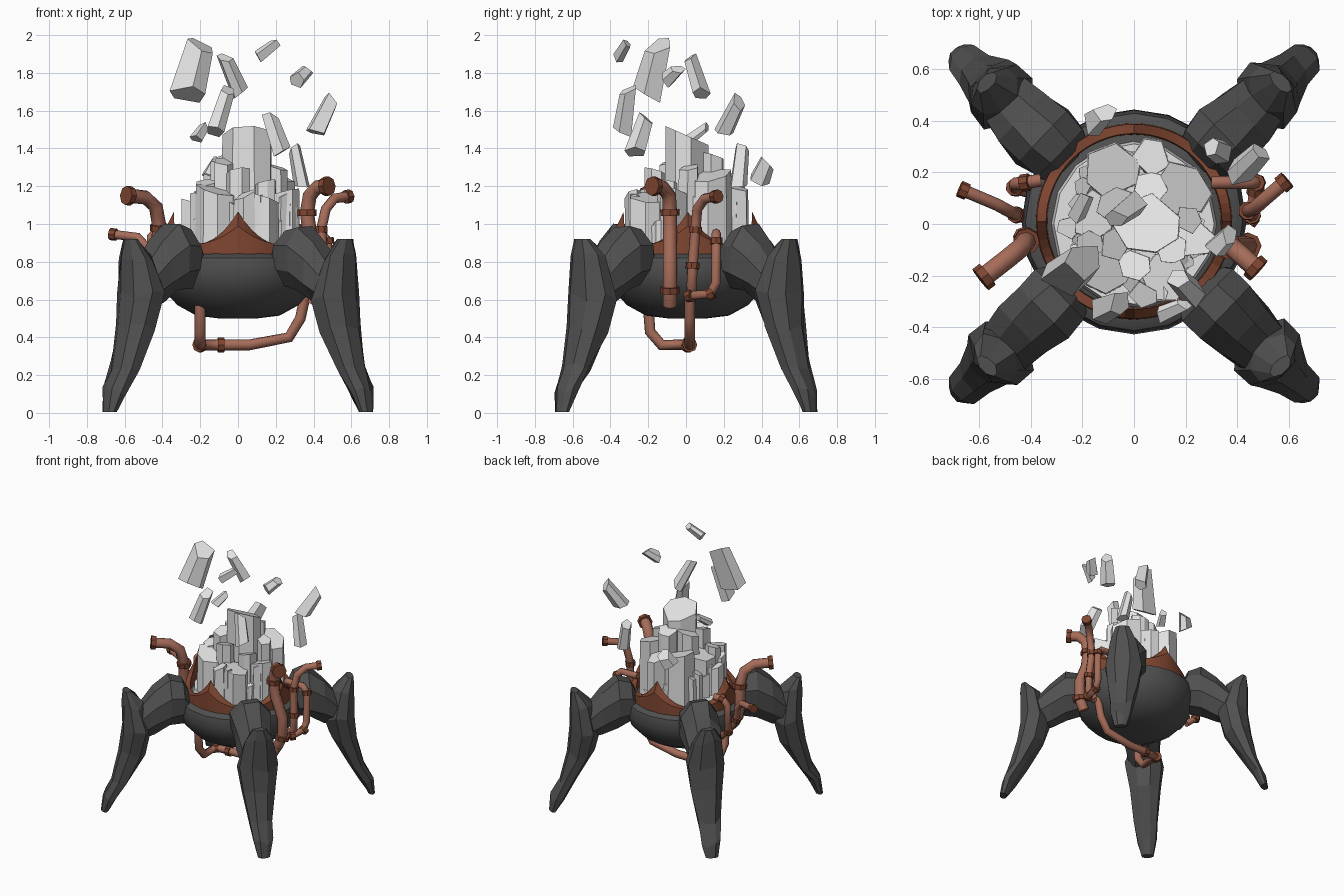
import bpy, bmesh, math, random
from mathutils import Vector, Matrix

random.seed(7)
cube = bpy.data.objects.get("Cube")
if cube:
    bpy.data.objects.remove(cube, do_unlink=True)


def material(name, rgb):
    m = bpy.data.materials.new(name)
    m.use_nodes = True
    m.diffuse_color = (*rgb, 1)
    m.node_tree.nodes["Principled BSDF"].inputs["Base Color"].default_value = (*rgb, 1)
    return m


ROCK = material("dark_rock", (0.08, 0.08, 0.08))
CRYSTAL = material("pale_crystal", (0.77, 0.77, 0.77))
COPPER = material("copper_pipe", (0.38, 0.15, 0.10))
RUST = material("rust_brown", (0.21, 0.06, 0.03))


def loft(name, rings, mat, closed=False, smooth=None):
    """Skin a list of equal-length point rings, capped or looped."""
    bm = bmesh.new()
    vs = [[bm.verts.new(p) for p in ring] for ring in rings]
    n = len(vs[0])
    pairs = list(zip(vs, vs[1:])) + ([(vs[-1], vs[0])] if closed else [])
    for a, b in pairs:
        for i in range(n):
            j = (i + 1) % n
            bm.faces.new((a[i], a[j], b[j], b[i]))
    if not closed:
        bm.faces.new(vs[0][::-1])
        bm.faces.new(vs[-1])
    bmesh.ops.recalc_face_normals(bm, faces=bm.faces)
    mesh = bpy.data.meshes.new(name)
    bm.to_mesh(mesh)
    bm.free()
    mesh.materials.append(mat)
    ob = bpy.data.objects.new(name, mesh)
    bpy.context.collection.objects.link(ob)
    if smooth:
        bpy.ops.object.select_all(action="DESELECT")
        ob.select_set(True)
        bpy.context.view_layer.objects.active = ob
        bpy.ops.object.shade_smooth_by_angle(angle=math.radians(smooth))


def circle(r, z, n):
    return [Vector((r * math.cos(math.tau * i / n), r * math.sin(math.tau * i / n), z))
            for i in range(n)]


# Bowl-shaped body
profile = [(.1, .5), (.22, .515), (.32, .57), (.395, .65), (.435, .75), (.42, .82), (.375, .845), (.1, .86)]
loft("body", [[p + Vector((0, .008, 0)) for p in circle(r, z, 20)] for r, z in profile], ROCK, smooth=35)

# Collar with four concave peaks, bevelled towards the outside
collar = []
for i in range(64):
    a = math.tau * i / 64
    t = abs((a + math.pi / 4) % (math.pi / 2) - math.pi / 4) / (math.pi / 4)
    peak = (1 - t) ** 2.5
    d = Vector((math.cos(a), math.sin(a), 0))
    collar.append([d * r + Vector((0, .01, z))
                   for r, z in ((.38, .82), (.376, .89 + .1 * peak), (.34, .89 + .175 * peak), (.335, .82))])
loft("peaked_collar", collar, RUST, closed=True)


# Legs: sections are (distance out, height, half width, half depth)
UPPER = [(.33, .74, .10, .10), (.395, .82, .135, .155), (.49, .815, .145, .18),
         (.60, .75, .13, .165), (.72, .66, .105, .11)]
LOWER = [(.79, .92, .05, .025), (.745, .82, .10, .075), (.715, .62, .14, .105), (.75, .45, .115, .095),
         (.835, .25, .085, .06), (.91, .11, .07, .045), (.945, .005, .045, .025)]


def leg_part(name, sections, angle, upright):
    out = Vector((math.cos(angle), math.sin(angle), 0))
    side = Vector((-out.y, out.x, 0))
    up = Vector((0, 0, 1))
    rings = []
    for r, z, w, d in sections:
        ring = []
        for i in range(8):
            a = math.tau * (i + .5) / 8
            k = random.uniform(.97, 1.13)
            depth_axis = out if upright else up
            p = out * r + up * z + side * w * k * math.cos(a) + depth_axis * d * k * math.sin(a)
            if upright and .05 < z < .9:
                p.z += random.uniform(-.03, .03)
            ring.append(p)
        rings.append(ring)
    loft(name, rings, ROCK)


for label, degrees in (("back_left", 44), ("back_right", 136), ("front_right", 224), ("front_left", 316)):
    leg_part(label + "_upper_leg", UPPER, math.radians(degrees), False)
    leg_part(label + "_lower_leg", LOWER, math.radians(degrees), True)


# Crystals: irregular prisms with sloping ends
def prism(name, base, tip, radius, slope, taper, sides, heading=None):
    base, tip = Vector(base), Vector(tip)
    q = (tip - base).to_track_quat("Z", "Y")
    length = (tip - base).length
    turn = random.uniform(0, math.tau)
    heading = random.uniform(0, math.tau) if heading is None else heading
    tilt = Vector((math.cos(heading), math.sin(heading), 0)) * slope
    low, high = [], []
    for i in range(sides):
        a = turn + math.tau * (i + random.uniform(-.22, .22)) / sides
        p = Vector((math.cos(a), math.sin(a), 0)) * radius * random.uniform(.88, 1.12)
        low.append(base + q @ (p - Vector((0, 0, tilt.dot(p) * .7))))
        high.append(base + q @ (p * taper + Vector((0, 0, length + tilt.dot(p)))))
    loft(name, [low, high], CRYSTAL)


loft("crystal_base", [circle(.325, .82, 16), circle(.31, .9, 16)], CRYSTAL)
prism("central_crystal", (.05, -.01, .85), (.05, -.01, 1.475), .125, .42, .95, 7, math.pi / 2)
COLUMNS = [(.18, .13, .115, 1.26), (-.11, -.17, .11, 1.18), (-.09, .2, .115, 1.24), (-.16, .03, .1, 1.19),
           (.12, -.2, .1, 1.14), (.23, -.05, .09, 1.16), (.06, .25, .08, 1.2), (-.07, .07, .08, 1.35),
           (0, -.16, .07, 1.28), (.21, .02, .06, 1.3), (-.07, -.08, .07, 1.33), (.15, -.1, .06, 1.22),
           (.06, .14, .07, 1.36), (-.17, -.08, .06, 1.22)]
for x, y, r, top in COLUMNS:
    prism("crystal_column", (x, y, .85), (x, y, top), r, .3, .95, random.choice((5, 6, 7)))
for i in range(30):
    a = math.tau * (i + random.uniform(-.3, .3)) / 30
    r = random.uniform(.21, .275)
    x, y = r * math.cos(a) + .02, r * math.sin(a)
    prism("small_crystal", (x, y, .86), (x * 1.03, y * 1.03, random.uniform(.97, 1.17)),
          random.uniform(.035, .06), .5, .9, 5)

# Floating shards: centre, half axis, radius
SHARDS = [((-.23, -.17, 1.815), (.035, .03, .13), .09), ((-.03, .05, 1.785), (-.04, -.03, .095), .047),
          ((.15, -.33, 1.92), (.045, .02, .035), .033), ((.34, -.07, 1.79), (.03, .03, .03), .045),
          ((.45, .24, 1.565), (.04, .04, .08), .052), ((-.09, -.32, 1.6), (.035, .015, .11), .06),
          ((-.2, .07, 1.48), (.02, .04, .03), .035), ((.2, -.24, 1.47), (-.03, .03, .09), .052),
          ((.32, .29, 1.3), (-.02, .01, .1), .048), ((-.13, .41, 1.28), (.02, .02, .045), .055)]
for c, h, r in SHARDS:
    c, h = Vector(c), Vector(h)
    prism("floating_shard", c - h, c + h, r, .5, .8, 5)


# Pipes, with flanges at the numbered path points
def flange(at, direction, radius):
    m = Matrix.Translation(at) @ direction.to_track_quat("Z", "Y").to_matrix().to_4x4()
    rings = [[m @ p for p in circle(radius, z, 8)] for z in (-.017, .017)]
    loft("pipe_flange", rings, RUST)


def pipe(name, pts, radius, flanged):
    cu = bpy.data.curves.new(name, "CURVE")
    cu.dimensions = "3D"
    cu.bevel_depth = radius
    cu.bevel_resolution = 2
    cu.use_fill_caps = True
    sp = cu.splines.new("POLY")
    sp.points.add(len(pts) - 1)
    for s, p in zip(sp.points, pts):
        s.co = (*p, 1)
    sp.use_smooth = True
    cu.materials.append(COPPER)
    ob = bpy.data.objects.new(name, cu)
    bpy.context.collection.objects.link(ob)
    bpy.ops.object.select_all(action="DESELECT")
    ob.select_set(True)
    bpy.context.view_layer.objects.active = ob
    bpy.ops.object.convert(target="MESH")
    for i in flanged:
        a, b = Vector(pts[max(i - 1, 0)]), Vector(pts[min(i + 1, len(pts) - 1)])
        flange(pts[i], b - a, radius * 1.35)


pipe("left_large_pipe", [(.47, -.17, 1.2), (.42, -.125, 1.195), (.38, -.09, 1.15), (.365, -.085, 1.06),
                         (.38, -.085, .95), (.44, -.085, .8), (.44, -.085, .65), (.4, -.085, .57)],
     .038, (0, 3, 6))
pipe("left_small_pipe", [(.58, .16, 1.145), (.51, .1, 1.135), (.465, .06, 1.08), (.44, .05, .97),
                         (.455, .035, .78), (.455, .03, .67), (.4, .03, .62)], .027, (0, 3, 4))
pipe("left_loop_pipe", [(.3, .16, .95), (.44, .16, .95), (.475, .16, .91), (.475, .16, .69),
                        (.47, .13, .63), (.45, .02, .62), (.38, .01, .62)], .025, (2, 4, 5))
pipe("right_large_pipe", [(-.58, -.205, 1.15), (-.49, -.135, 1.14), (-.435, -.09, 1.09), (-.415, -.065, .98),
                          (-.43, -.05, .85), (-.41, -.05, .74)], .038, (0, 3))
pipe("right_small_pipe", [(-.66, .13, .945), (-.53, .075, .93), (-.475, .045, .87), (-.455, .035, .77),
                          (-.39, .03, .67)], .024, (0, 3))
pipe("right_loop_pipe", [(-.36, .17, .97), (-.42, .16, .97), (-.46, .155, .93), (-.46, .14, .72),
                         (-.39, .12, .66)], .025, (1, 3))
pipe("under_pipe", [(-.2, -.2, .57), (-.2, -.19, .43), (-.2, -.13, .36), (-.2, .01, .36), (-.09, .02, .36),
                    (.06, .02, .36), (.27, .02, .4), (.33, .02, .5), (.36, .02, .64)], .029, (3, 4))
